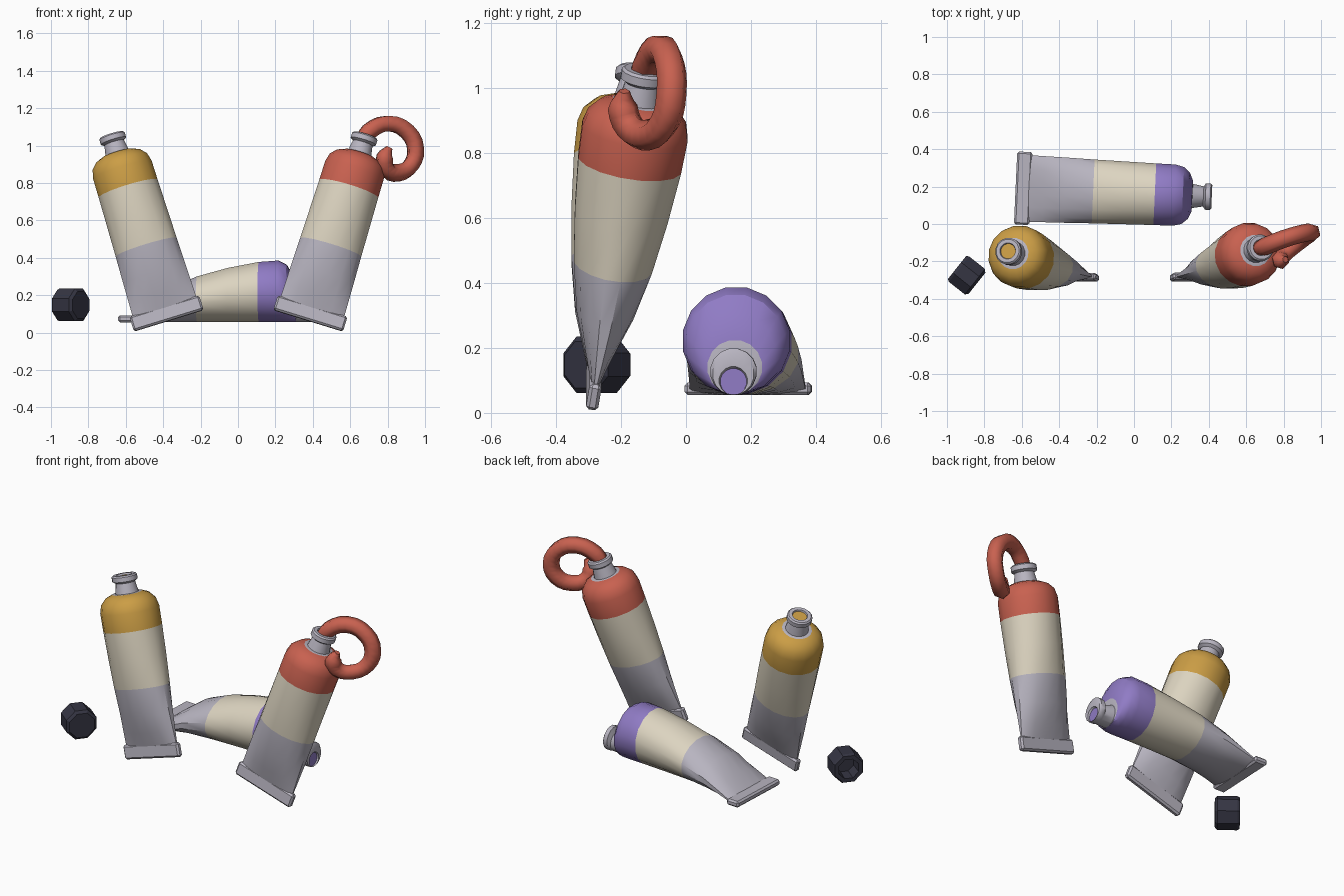
import bpy, bmesh
from math import cos, sin, pi, radians
from mathutils import Matrix, Vector

if "Cube" in bpy.data.objects:
    bpy.data.objects.remove(bpy.data.objects["Cube"])

SIDES = 16


def material(name, rgb):
    m = bpy.data.materials.new(name)
    m.diffuse_color = (*rgb, 1)
    m.use_nodes = True
    m.node_tree.nodes["Principled BSDF"].inputs["Base Color"].default_value = m.diffuse_color
    return m


SILVER = material("silver", (0.48, 0.46, 0.53))
CREAM = material("cream", (0.72, 0.66, 0.53))
YELLOW = material("yellow_paint", (0.60, 0.34, 0.06))
RED = material("red_paint", (0.58, 0.12, 0.08))
PURPLE = material("purple_paint", (0.28, 0.20, 0.56))
DARK = material("dark_plastic", (0.035, 0.035, 0.055))

# Tube stations: distance from the crimp, half width, half thickness,
# material slot of the band that follows (0 silver, 1 cream, 2 paint)
STATIONS = [
    (0.06, 0.182, 0.015, 0), (0.15, 0.180, 0.050, 0), (0.26, 0.178, 0.090, 0),
    (0.415, 0.174, 0.124, 1), (0.58, 0.171, 0.147, 1), (0.745, 0.168, 0.163, 2),
    (0.85, 0.167, 0.167, 2), (0.895, 0.155, 0.155, 2), (0.928, 0.125, 0.125, 2),
    (0.945, 0.085, 0.085, 0), (0.946, 0.066, 0.066, 0), (1.005, 0.055, 0.055, 0),
    (1.016, 0.072, 0.072, 0), (1.042, 0.072, 0.072, 0), (1.05, 0.064, 0.064, 0),
    (1.05, 0.044, 0.044, 0), (1.04, 0.041, 0.041, 2)]


def add_object(name, bm, mats, matrix, smooth=None):
    bmesh.ops.recalc_face_normals(bm, faces=bm.faces)
    me = bpy.data.meshes.new(name)
    bm.to_mesh(me)
    bm.free()
    for m in mats:
        me.materials.append(m)
    ob = bpy.data.objects.new(name, me)
    ob.matrix_world = matrix
    bpy.context.collection.objects.link(ob)
    if smooth:
        bpy.ops.object.select_all(action='DESELECT')
        ob.select_set(True)
        bpy.context.view_layer.objects.active = ob
        bpy.ops.object.shade_smooth_by_angle(angle=radians(smooth))
    return ob


def loft(bm, rings, slots):
    for a, b, slot in zip(rings, rings[1:], slots):
        n = len(a)
        for i in range(n):
            j = (i + 1) % n
            bm.faces.new((a[i], a[j], b[j], b[i])).material_index = slot
    bm.faces.new(rings[0][::-1])
    bm.faces.new(rings[-1]).material_index = slots[-1]


def tube(name, paint, matrix, lying=False):
    # Body, neck and paint opening; a lying tube rests every ring on its side
    bm = bmesh.new()
    rings = []
    for s, w, h, _ in STATIONS:
        off = h if lying else 0
        rings.append([bm.verts.new((w * cos(2 * pi * (i + 0.5) / SIDES),
                                    h * sin(2 * pi * (i + 0.5) / SIDES) + off, s))
                      for i in range(SIDES)])
    loft(bm, rings, [st[3] for st in STATIONS])
    add_object(name + "_tube_body", bm, [SILVER, CREAM, paint], matrix, 32)
    # Folded crimp at the end
    bm = bmesh.new()
    t = 0.019
    bmesh.ops.create_cube(bm, size=1, matrix=Matrix.Translation((0, t if lying else 0, 0.041))
                          @ Matrix.Diagonal((0.39, 2 * t, 0.082, 1)))
    bmesh.ops.bevel(bm, geom=bm.edges[:], offset=0.01, segments=1, affect='EDGES')
    add_object(name + "_tube_crimp", bm, [SILVER], matrix)


def standing(x, tilt, lean):
    return (Matrix.Translation((x, -0.29, 0.064)) @ Matrix.Rotation(radians(tilt), 4, 'Y')
            @ Matrix.Rotation(radians(-lean), 4, 'X'))


# Two leaning tubes and one lying behind them
tube("yellow", YELLOW, standing(-0.37, -17.1, 8))
tube("red", RED, standing(0.375, 17.1, 9))
axes = Matrix(((0, 0, 1), (1, 0, 0), (0, 1, 0))).to_4x4()
tube("purple", PURPLE, Matrix.Translation((-0.633, 0.193, 0.055))
     @ Matrix.Rotation(radians(-2.6), 4, 'Z') @ axes, lying=True)

# Curl of paint squeezed from the red tube
PATH = [(0.66, -0.135, 1.02), (0.70, -0.12, 1.075), (0.80, -0.08, 1.118),
        (0.905, -0.05, 1.075), (0.95, -0.045, 0.98), (0.925, -0.065, 0.895),
        (0.86, -0.115, 0.855), (0.795, -0.17, 0.875), (0.785, -0.195, 0.94),
        (0.81, -0.19, 0.99)]
cu = bpy.data.curves.new("paint_curl", 'CURVE')
cu.dimensions = '3D'
cu.bevel_depth = 0.05
cu.bevel_resolution = 1
cu.resolution_u = 3
cu.use_fill_caps = True
sp = cu.splines.new('BEZIER')
sp.bezier_points.add(len(PATH) - 1)
for i, (p, co) in enumerate(zip(sp.bezier_points, PATH)):
    p.co = co
    p.handle_left_type = p.handle_right_type = 'AUTO'
    p.radius = 0.75 if i == 0 else (0.35 if i == len(PATH) - 1 else 0.95)
cu.materials.append(RED)
bpy.context.collection.objects.link(bpy.data.objects.new("paint_curl", cu))

# Loose screw cap, open end facing back left
bm = bmesh.new()
CAP = [(-0.068, 0.078), (-0.054, 0.094), (0.054, 0.094), (0.068, 0.086),
       (0.068, 0.062), (-0.02, 0.058)]
rings = [[bm.verts.new((r * cos(2 * pi * (i + 0.5) / 8), r * sin(2 * pi * (i + 0.5) / 8), z))
          for i in range(8)] for z, r in CAP]
loft(bm, rings, [0] * len(CAP))
direction = Vector((-0.78, 0.62, 0))
add_object("screw_cap", bm, [DARK], Matrix.Translation((-0.893, -0.275, 0.148))
           @ direction.to_track_quat('Z', 'Y').to_matrix().to_4x4())
